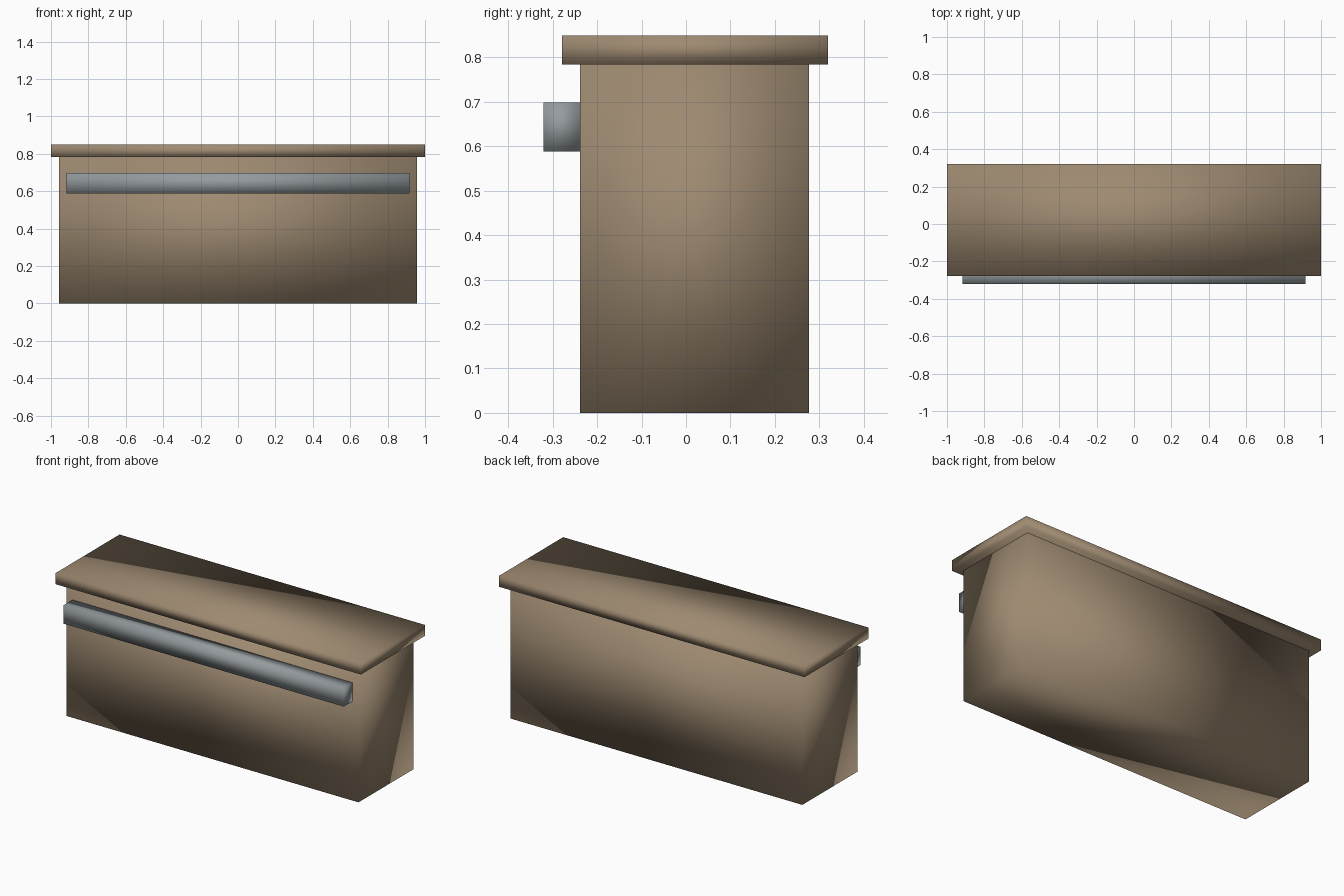
import bpy
import bmesh
from mathutils import Vector

default = bpy.data.objects.get("Cube")
if default:
    bpy.data.objects.remove(default, do_unlink=True)


def make_material(name, rgb):
    mat = bpy.data.materials.new(name)
    mat.use_nodes = True
    color = (*rgb, 1.0)
    mat.diffuse_color = color
    mat.node_tree.nodes["Principled BSDF"].inputs["Base Color"].default_value = color
    return mat


def make_box(name, low, high, mat):
    """Smooth-shaded box spanning two opposite corners."""
    low, high = Vector(low), Vector(high)
    bm = bmesh.new()
    bmesh.ops.create_cube(bm, size=1.0)
    bmesh.ops.scale(bm, vec=high - low, verts=bm.verts)
    bmesh.ops.translate(bm, vec=(low + high) / 2, verts=bm.verts)
    for face in bm.faces:
        face.smooth = True
    mesh = bpy.data.meshes.new(name)
    bm.to_mesh(mesh)
    bm.free()
    mesh.materials.append(mat)
    obj = bpy.data.objects.new(name, mesh)
    bpy.context.collection.objects.link(obj)
    return obj


wood = make_material("brown wood", (0.342, 0.254, 0.165))
metal = make_material("grey metal", (0.296, 0.328, 0.342))

# Cabinet body
make_box("counter_body", (-0.956, -0.238, 0), (0.956, 0.277, 0.784), wood)
# Overhanging slab on top
make_box("counter_top", (-1, -0.279, 0.784), (1, 0.32, 0.849), wood)
# Long rail along the front
make_box("front_rail", (-0.917, -0.321, 0.588), (0.917, -0.238, 0.698), metal)
